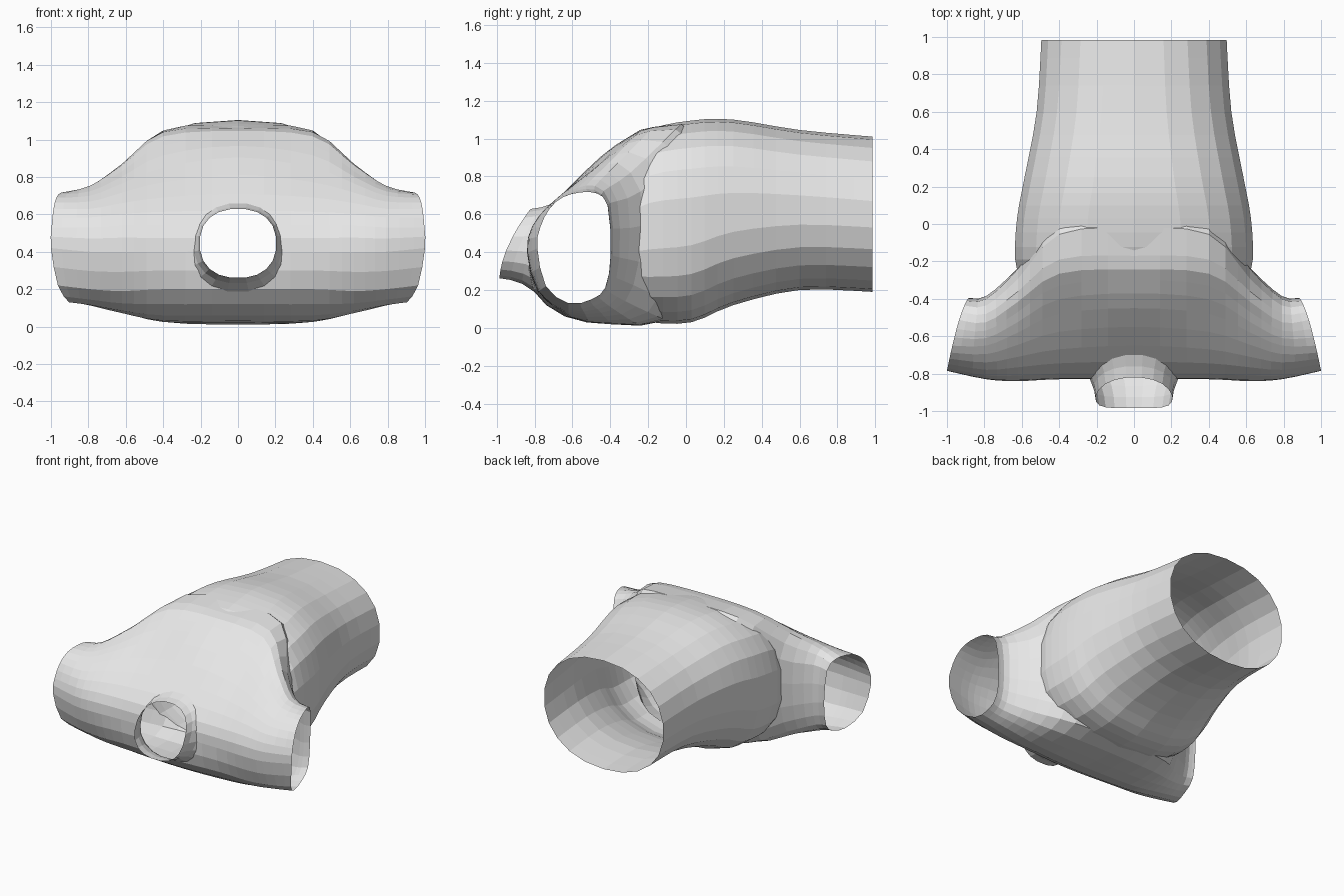
import bpy, bmesh, math
from mathutils import Vector

if "Cube" in bpy.data.objects:
    bpy.data.objects.remove(bpy.data.objects["Cube"])

cloth = bpy.data.materials.new("light grey cloth")
cloth.diffuse_color = (0.8, 0.8, 0.8, 1)
cloth.use_nodes = True
cloth.node_tree.nodes["Principled BSDF"].inputs["Base Color"].default_value = cloth.diffuse_color
opening = bpy.data.materials.new("opening cap")   # marks caps that get cut away


def spline(a, b, c, d, t):
    return 0.5 * (2 * b + (c - a) * t + (2 * a - 5 * b + 4 * c - d) * t * t
                  + (3 * b - a - 3 * c + d) * t ** 3)


def refine(rings, steps):
    """Smoothly add rings between the given ones."""
    out = []
    n = len(rings)
    for i in range(n - 1):
        a, b, c, d = rings[max(i - 1, 0)], rings[i], rings[i + 1], rings[min(i + 2, n - 1)]
        for s in range(steps):
            out.append([spline(*p, s / steps) for p in zip(a, b, c, d)])
    return out + [rings[-1]]


def refine_loop(pts):
    """Double the points of a closed ring."""
    n = len(pts)
    out = []
    for i in range(n):
        out += [pts[i], spline(pts[i - 1], pts[i], pts[(i + 1) % n], pts[(i + 2) % n], 0.5)]
    return out


def loft(name, rings, open_start, open_end):
    bm = bmesh.new()
    vs = [[bm.verts.new(p) for p in r] for r in rings]
    n = len(vs[0])
    for r, q in zip(vs, vs[1:]):
        for i in range(n):
            bm.faces.new((r[i], r[(i + 1) % n], q[(i + 1) % n], q[i]))
    for r, is_open in ((vs[0], open_start), (vs[-1], open_end)):
        mid = bm.verts.new(sum((v.co for v in r), Vector()) / n)
        for i in range(n):
            bm.faces.new((r[i], r[(i + 1) % n], mid)).material_index = int(is_open)
    bmesh.ops.recalc_face_normals(bm, faces=bm.faces)
    me = bpy.data.meshes.new(name)
    bm.to_mesh(me)
    bm.free()
    me.materials.append(cloth)
    me.materials.append(opening)
    ob = bpy.data.objects.new(name, me)
    bpy.context.collection.objects.link(ob)
    return ob


def superellipse(n, e):
    for i in range(n):
        a = 2 * math.pi * (i + 0.5) / n
        c, s = math.cos(a), math.sin(a)
        yield (math.copysign(abs(c) ** (2 / e), c), math.copysign(abs(s) ** (2 / e), s))


# Torso tube: y, half width, bottom, top, squareness
torso_sections = [(-.34, .60, .08, .90, 2.7), (-.19, .64, .03, 1.045, 2.75), (.03, .63, .03, 1.095, 2.7),
                  (.25, .59, .12, 1.10, 2.5), (.60, .525, .20, 1.045, 2.3), (.985, .50, .19, 1.01, 2.2)]
rings = [[Vector((w * c, y, (lo + hi) / 2 + (hi - lo) / 2 * s)) for c, s in superellipse(22, e)]
         for y, w, lo, hi, e in torso_sections]
torso = loft("torso_shell", refine(rings, 3), False, True)

# Shoulders and sleeves: side profiles (y, z) from the middle outwards
profiles = [
    (0.0, [(-.83, .40), (-.80, .54), (-.65, .71), (-.45, .905), (-.3, 1.01), (-.17, 1.06), (.1, 1.0),
           (0, .3), (-.1, .04), (-.4, .02), (-.64, .06), (-.81, .2)]),
    (.40, [(-.83, .40), (-.80, .54), (-.67, .69), (-.48, .85), (-.33, .97), (-.19, 1.04), (.05, .965),
           (-.05, .3), (-.15, .06), (-.4, .025), (-.62, .06), (-.79, .2)]),
    (.62, [(-.84, .40), (-.81, .54), (-.71, .66), (-.58, .765), (-.47, .83), (-.36, .87), (-.24, .72),
           (-.25, .35), (-.32, .14), (-.45, .08), (-.62, .085), (-.78, .19)]),
    (.79, [(-.83, .40), (-.81, .53), (-.74, .63), (-.65, .70), (-.57, .74), (-.48, .75), (-.40, .66),
           (-.385, .38), (-.42, .2), (-.5, .13), (-.62, .115), (-.77, .2)]),
    (None, [(-.785, .42), (-.77, .53), (-.72, .63), (-.65, .69), (-.56, .715), (-.47, .71), (-.41, .64),
            (-.395, .4), (-.42, .22), (-.5, .15), (-.62, .13), (-.74, .22)])]


def cuff_x(y, z):
    """The cuff rim bulges out towards the front, more at its top."""
    power = 0.65 if z > 0.35 else 3
    return 0.88 + 0.12 * (max(0, -0.395 - y) / 0.39) ** power


half = [refine_loop([Vector((cuff_x(y, z) if x is None else x, y, z)) for y, z in pts])
        for x, pts in profiles]
mirrored = [[Vector((-p.x, p.y, p.z)) for p in r] for r in reversed(half[1:])]
sleeves = loft("sleeves", refine(mirrored + half, 3), True, True)

# Neck collar: backward offset and flare of each ring
rings = []
for back, k in ((0, 1), (.06, 1.05), (.12, 1.16), (.185, 1.4), (.36, 1.25)):
    rings.append([Vector((.205 * k * c, -.985 + .165 * ((s + 1) / 2) ** 1.7 + back, .445 + .185 * k * s))
                  for c, s in superellipse(20, 2.3)])
collar = loft("neck_collar", rings, True, False)

# Fuse into one skin
bpy.context.view_layer.objects.active = torso
for part in (sleeves, collar):
    mod = torso.modifiers.new("fuse", 'BOOLEAN')
    mod.operation = 'UNION'
    mod.solver = 'EXACT'
    mod.object = part
    bpy.ops.object.modifier_apply(modifier=mod.name)
    bpy.data.objects.remove(part)

# Cut the openings for neck, arms and waist
bm = bmesh.new()
bm.from_mesh(torso.data)
bmesh.ops.delete(bm, geom=[f for f in bm.faces if f.material_index == 1], context='FACES')
bmesh.ops.remove_doubles(bm, verts=bm.verts, dist=0.002)
bm.to_mesh(torso.data)
bm.free()
torso.data.materials.clear()
torso.data.materials.append(cloth)
bpy.data.materials.remove(opening)
